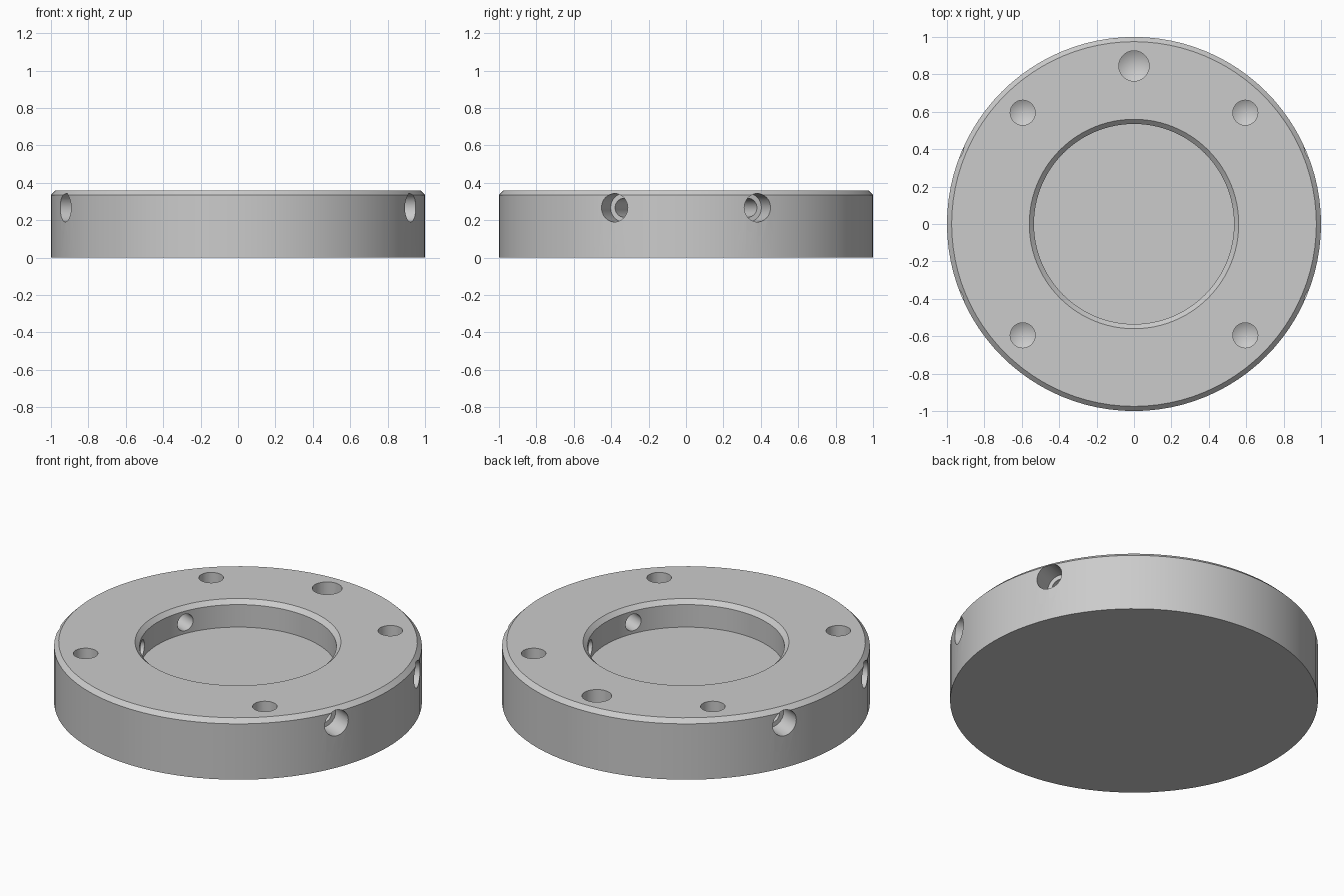
import bpy, bmesh
from math import radians, pi, cos, sin
from mathutils import Matrix, Vector

if "Cube" in bpy.data.objects:
    bpy.data.objects.remove(bpy.data.objects["Cube"])


def lathe(name, profile, segments, matrix=Matrix()):
    """Spin an (r, z) profile around local z into a closed solid."""
    bm = bmesh.new()
    verts = [bm.verts.new((r, 0, z)) for r, z in profile]
    edges = [bm.edges.new(pair) for pair in zip(verts, verts[1:])]
    bmesh.ops.spin(bm, geom=verts + edges, cent=(0, 0, 0), axis=(0, 0, 1),
                   angle=2 * pi, steps=segments, use_merge=False)
    bmesh.ops.remove_doubles(bm, verts=bm.verts[:], dist=1e-5)
    bmesh.ops.recalc_face_normals(bm, faces=bm.faces[:])
    bm.transform(matrix)
    mesh = bpy.data.meshes.new(name)
    bm.to_mesh(mesh)
    bm.free()
    obj = bpy.data.objects.new(name, mesh)
    bpy.context.collection.objects.link(obj)
    return obj


def drill(name, x, y, r, bottom=0.16):
    """Blind hole from the top with a conical drill tip."""
    profile = [(0, bottom - 0.6 * r), (r, bottom), (r, 0.45), (0, 0.45)]
    return lathe(name, profile, 32, Matrix.Translation((x, y, 0)))


# Flange disc with chamfered rim and chamfered central pocket
flange = lathe("flange_disc", [
    (0, 0), (1, 0), (1, 0.335), (0.975, 0.36), (0.56, 0.36),
    (0.535, 0.335), (0.535, 0.2), (0, 0.2)], 96)

# Bolt holes and the larger locating hole
cutters = [drill("bolt_hole_cutter", sx * 0.595, sy * 0.595, 0.067)
           for sx in (-1, 1) for sy in (-1, 1)]
cutters.append(drill("locating_hole_cutter", 0, 0.845, 0.081))

# Counterbored side holes running through to the pocket
for deg in (22.5, -22.5, 157.5, 202.5):
    a = radians(deg)
    turn = Vector((cos(a), sin(a), 0)).to_track_quat('Z', 'Y').to_matrix().to_4x4()
    cutters.append(lathe("side_hole_cutter", [
        (0, 0.4), (0.05, 0.4), (0.05, 0.87), (0.076, 0.87), (0.076, 1.1), (0, 1.1)],
        32, Matrix.Translation((0, 0, 0.267)) @ turn))

# Cut the holes
bpy.context.view_layer.objects.active = flange
flange.select_set(True)
for cutter in cutters:
    mod = flange.modifiers.new("hole", 'BOOLEAN')
    mod.operation = 'DIFFERENCE'
    mod.solver = 'EXACT'
    mod.object = cutter
    bpy.ops.object.modifier_apply(modifier=mod.name)
    bpy.data.objects.remove(cutter)

bpy.ops.object.shade_smooth_by_angle(angle=radians(25))
